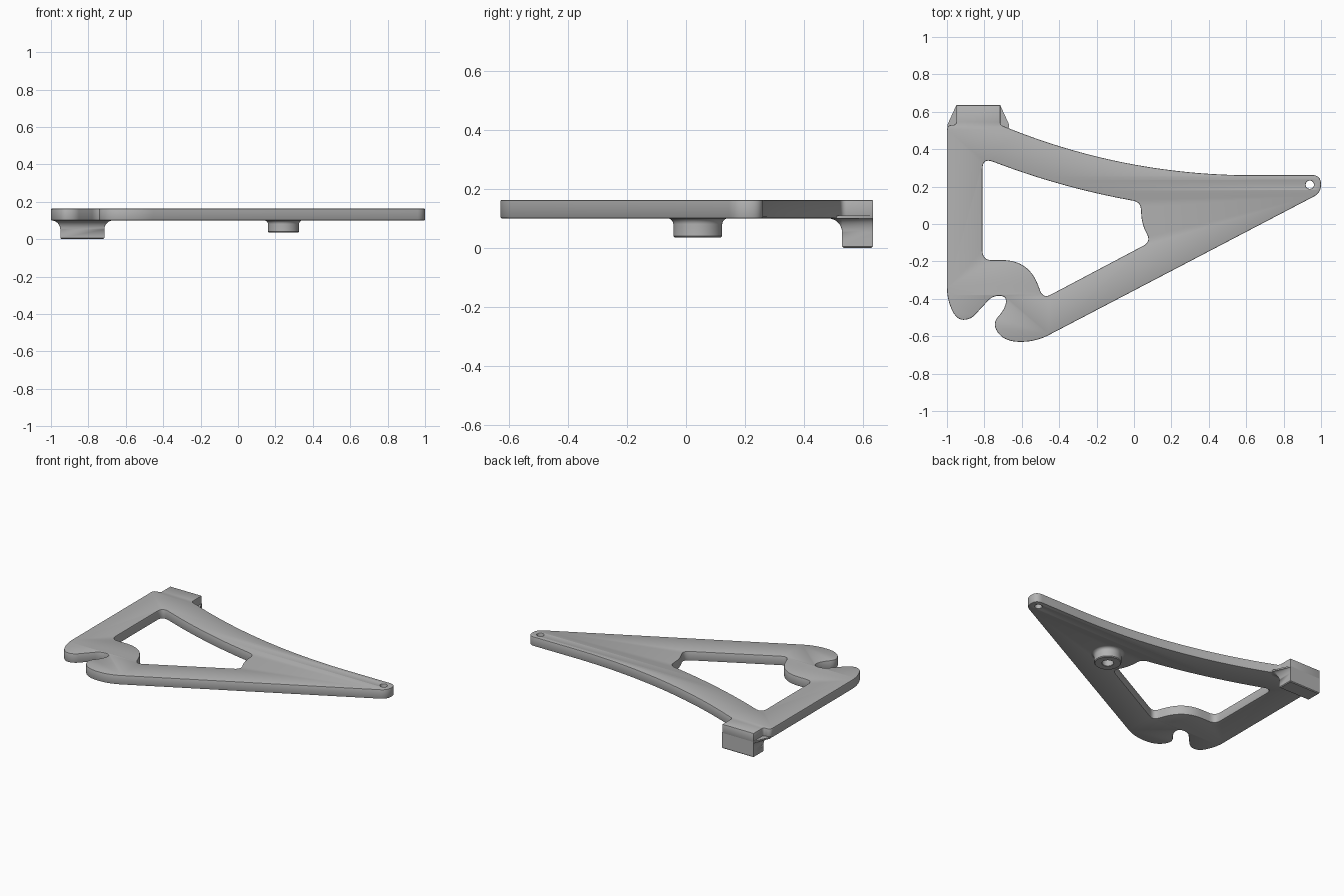
import bpy, bmesh, math
from mathutils import Vector

cube = bpy.data.objects.get("Cube")
if cube:
    bpy.data.objects.remove(cube, do_unlink=True)

grey = bpy.data.materials.new("plain_grey")
grey.use_nodes = True
colour = (0.45, 0.45, 0.45, 1)
grey.diffuse_color = colour
grey.node_tree.nodes["Principled BSDF"].inputs["Base Color"].default_value = colour

TOP, UNDER, EDGE = 0.163, 0.10, 0.005
HALF = None  # rounds a corner from the middle of one edge to the middle of the next


def rounded(corners, steps=12):
    """Closed outline with each corner (x, y, cut) replaced by a smooth bend."""
    out = []
    for i, (x, y, cut) in enumerate(corners):
        p = Vector((x, y))
        before = Vector(corners[i - 1][:2]) - p
        after = Vector(corners[(i + 1) % len(corners)][:2]) - p
        a = p + (before / 2 if cut is HALF else before.normalized() * cut)
        b = p + (after / 2 if cut is HALF else after.normalized() * cut)
        n = 2 if cut and cut < 0.01 else 32 if cut and cut > 0.3 else steps
        for k in range(n + 1):
            t = k / n
            q = a * (1 - t) ** 2 + p * 2 * t * (1 - t) + b * t * t
            if not out or (q - out[-1]).length > 0.0005:
                out.append(q)
    return out


def circle(cx, cy, r, n=48):
    return [Vector((cx + r * math.cos(k * math.tau / n),
                    cy + r * math.sin(k * math.tau / n))) for k in range(n)]


def finish(obj):
    obj.data.materials.clear()
    obj.data.materials.append(grey)
    bpy.ops.object.select_all(action='DESELECT')
    obj.select_set(True)
    bpy.context.view_layer.objects.active = obj
    bpy.ops.object.shade_smooth_by_angle(angle=math.radians(35))


def slab(name, outlines, z0, z1):
    """Flat plate with holes and softened edges."""
    curve = bpy.data.curves.new(name, 'CURVE')
    curve.dimensions = '2D'
    curve.fill_mode = 'BOTH'
    curve.extrude = (z1 - z0) / 2 - EDGE
    curve.bevel_depth = EDGE
    curve.bevel_resolution = 1
    curve.offset = -EDGE
    for pts in outlines:
        s = curve.splines.new('POLY')
        s.points.add(len(pts) - 1)
        for sp, p in zip(s.points, pts):
            sp.co = (p.x, p.y, 0, 1)
        s.use_cyclic_u = True
    obj = bpy.data.objects.new(name, curve)
    bpy.context.collection.objects.link(obj)
    obj.location.z = (z0 + z1) / 2
    bpy.ops.object.select_all(action='DESELECT')
    obj.select_set(True)
    bpy.context.view_layer.objects.active = obj
    bpy.ops.object.convert(target='MESH')
    obj = bpy.context.view_layer.objects.active
    bm = bmesh.new()
    bm.from_mesh(obj.data)
    bmesh.ops.remove_doubles(bm, verts=bm.verts, dist=0.0001)
    bmesh.ops.recalc_face_normals(bm, faces=bm.faces)
    bm.to_mesh(obj.data)
    bm.free()
    finish(obj)


def loft(name, rings):
    """Skin through rings of (outline, z), capped at both ends."""
    bm = bmesh.new()
    loops = [[bm.verts.new((p.x, p.y, z)) for p in pts] for pts, z in rings]
    for lo, hi in zip(loops, loops[1:]):
        for k in range(len(lo)):
            j = (k + 1) % len(lo)
            bm.faces.new((lo[k], lo[j], hi[j], hi[k]))
    bm.faces.new(loops[0])
    bm.faces.new(loops[-1])
    bmesh.ops.remove_doubles(bm, verts=bm.verts, dist=0.0001)
    bmesh.ops.recalc_face_normals(bm, faces=bm.faces)
    mesh = bpy.data.meshes.new(name)
    bm.to_mesh(mesh)
    bm.free()
    obj = bpy.data.objects.new(name, mesh)
    bpy.context.collection.objects.link(obj)
    finish(obj)


def fillet(r, steps=8):
    """Flare and height of a concave fillet meeting the plate underside."""
    for k in range(steps + 1):
        t = k / steps * math.pi / 2
        yield r - r * math.cos(t), UNDER - r + r * math.sin(t)


# Plate: outer edge with two lobes and a notch, triangular window, tip hole
outer = rounded([
    (-1, 0.53, 0.03), (-0.95, 0.53, 0.018), (-0.95, 0.635, 0.003),
    (-0.715, 0.635, 0.003), (-0.715, 0.53, 0.015),
    (-0.05, 0.258, 0.7), (1, 0.262, 0.05), (1, 0.167, 0.045),
    (-0.525, -0.63, 0.08), (-0.69, -0.63, HALF), (-0.762, -0.535, HALF),
    (-0.69, -0.455, HALF), (-0.68, -0.385, HALF), (-0.755, -0.383, 0.037),
    (-0.875, -0.512, 0.037), (-0.95, -0.512, HALF), (-1, -0.4, 0.06)])
window = rounded([
    (-0.81, 0.354, 0.06), (-0.39, 0.1975, 0.35), (0.035, 0.117, 0.04),
    (0.042, 0, 0.05), (0.09, -0.095, 0.045), (-0.485, -0.399, 0.045),
    (-0.565, -0.193, 0.14), (-0.81, -0.193, 0.05)])
slab("plate", [outer, window, circle(0.94, 0.21, 0.022)], UNDER, TOP)


# End block hanging below the plate, flaring into its underside
def block_section(flare, inset=0.0):
    x0, x1, y0, y1 = -0.95 + inset, -0.715 - inset, 0.53 + inset, 0.635 - inset
    pts = [Vector((x1, y1)), Vector((x0, y1))]
    for cx, start in ((x0, math.pi), (x1, math.pi * 1.5)):
        for k in range(7):
            a = start + k / 6 * math.pi / 2
            pts.append(Vector((cx + flare * math.cos(a), y0 + flare * math.sin(a))))
    return pts


loft("end_block",
     [(block_section(0, EDGE), 0), (block_section(0), EDGE)]
     + [(block_section(e), z) for e, z in fillet(0.048)]
     + [(block_section(0.048), UNDER + 0.01)])

# Round boss with a blind hole, flaring into the plate underside
profile = [(0.035, 0.097), (0.035, 0.037), (0.037, 0.035), (0.078, 0.035), (0.083, 0.04)]
profile += [(0.083 + e, z) for e, z in fillet(0.02)] + [(0.103, UNDER + 0.01)]
loft("boss", [(circle(0.243, 0.04, r), z) for r, z in profile])
